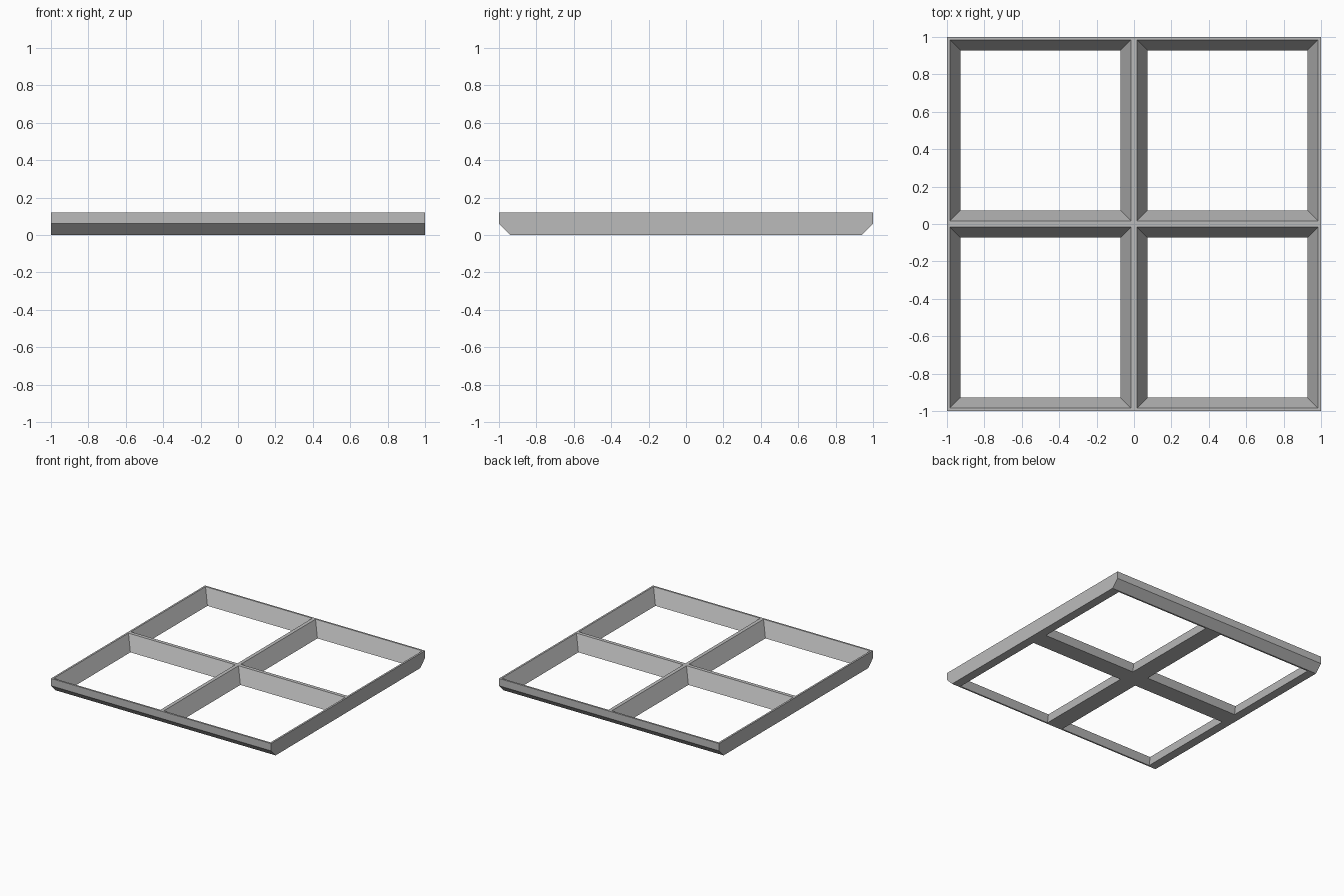
import bpy, bmesh

cube = bpy.data.objects.get("Cube")
if cube:
    bpy.data.objects.remove(cube, do_unlink=True)

HEIGHT = 0.12        # frame thickness
CHAMFER = 0.06       # under-edge cut on front and back
TOP_HALF = 0.485     # half opening at the top
BOTTOM_HALF = 0.427  # half opening at the bottom

grey = bpy.data.materials.new("light grey")
grey.use_nodes = True
colour = (0.5, 0.5, 0.5, 1)
grey.diffuse_color = colour
grey.node_tree.nodes["Principled BSDF"].inputs["Base Color"].default_value = colour

bm = bmesh.new()


def square(x0, y0, x1, y1, z):
    """Four corner vertices, counter-clockwise from the frame centre."""
    return [bm.verts.new((x, y, z)) for x, y in ((x0, y0), (x1, y0), (x1, y1), (x0, y1))]


def opening(half, z):
    return square(0.5 - half, 0.5 - half, 0.5 + half, 0.5 + half, z)


# One quarter of the frame: rim, sloping inner walls, underside
loops = [
    square(0, 0, 1, 1, HEIGHT),
    opening(TOP_HALF, HEIGHT),
    opening(BOTTOM_HALF, 0),
    square(0, 0, 1, 1 - CHAMFER, 0),
]
for a, b in zip(loops, loops[1:]):
    for i in range(4):
        j = (i + 1) % 4
        bm.faces.new((a[i], a[j], b[j], b[i]))

# Outer side, back edge and the chamfer beneath it
top, bottom = loops[0], loops[-1]
side_edge = bm.verts.new((1, 1, CHAMFER))
mid_edge = bm.verts.new((0, 1, CHAMFER))
bm.faces.new((bottom[1], bottom[2], side_edge, top[2], top[1]))
bm.faces.new((top[3], top[2], side_edge, mid_edge))
bm.faces.new((mid_edge, side_edge, bottom[2], bottom[3]))
bmesh.ops.recalc_face_normals(bm, faces=bm.faces)
# Keep the rim facing up
rim = next(f for f in bm.faces if all(v.co.z == top[0].co.z for v in f.verts))
if rim.normal.z < 0:
    bmesh.ops.reverse_faces(bm, faces=bm.faces)

mesh = bpy.data.meshes.new("window_frame")
bm.to_mesh(mesh)
bm.free()
mesh.materials.append(grey)
frame = bpy.data.objects.new("window_frame", mesh)
bpy.context.collection.objects.link(frame)

# Mirror the quarter into the full four-pane frame
mirror = frame.modifiers.new("four_panes", 'MIRROR')
mirror.use_axis = (True, True, False)
mirror.use_clip = True
